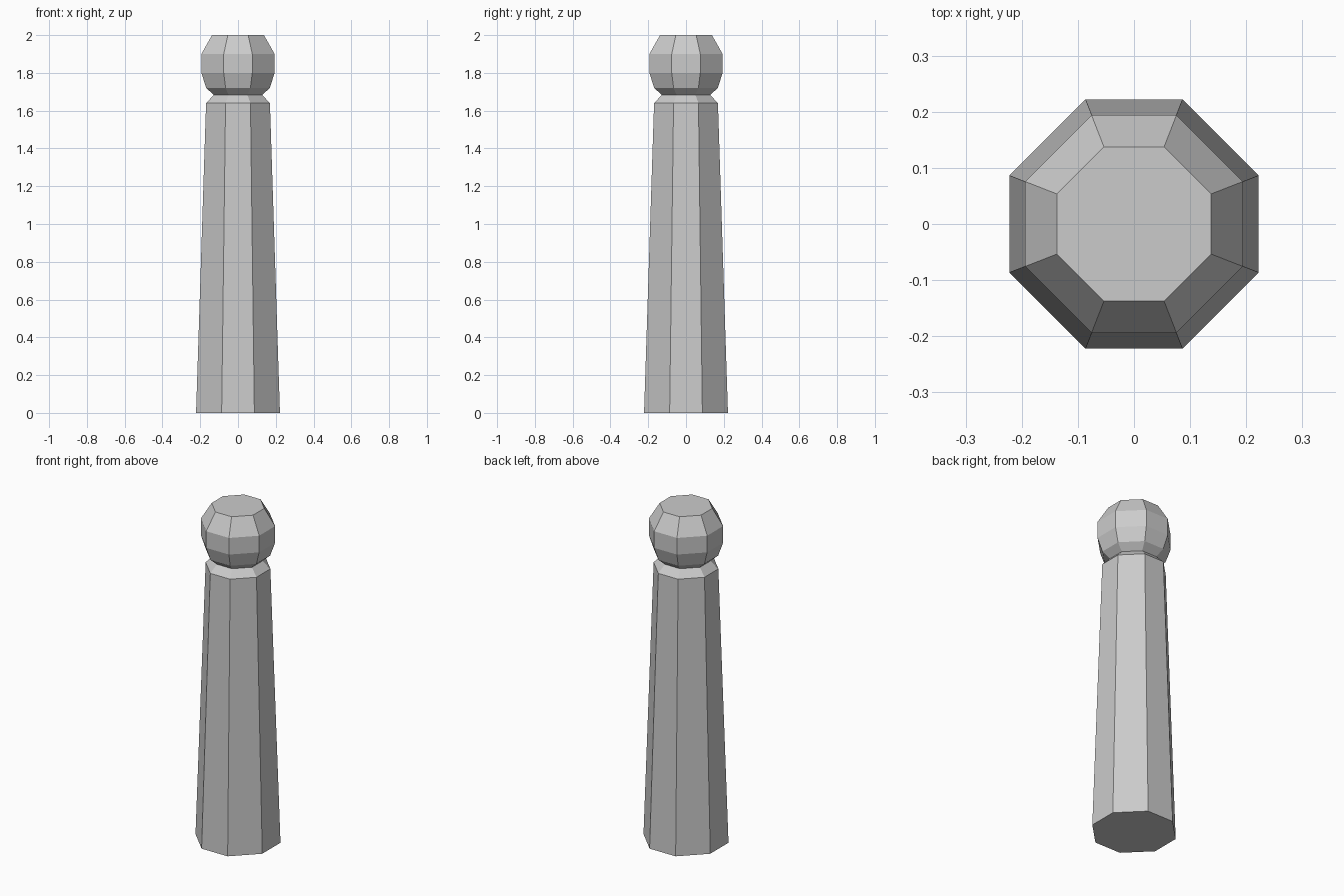
import bpy, bmesh

if "Cube" in bpy.data.objects:
    bpy.data.objects.remove(bpy.data.objects["Cube"])

# cross-section: slightly uneven octagon (flat sides on the axes), scaled by half-width
K = 0.39
OCTAGON = [(1, -K), (1, K), (K, 1), (-K, 1), (-1, K), (-1, -K), (-K, -1), (K, -1)]


def lofted_part(name, profile, cap_bottom, cap_top):
    """Stack octagon rings given as (half-width, height)."""
    bm = bmesh.new()
    rings = [[bm.verts.new((x * r, y * r, z)) for x, y in OCTAGON] for r, z in profile]
    for low, high in zip(rings, rings[1:]):
        for i in range(8):
            j = (i + 1) % 8
            bm.faces.new((low[i], low[j], high[j], high[i]))
    if cap_bottom:
        bm.faces.new(rings[0][::-1])
    if cap_top:
        bm.faces.new(rings[-1])
    mesh = bpy.data.meshes.new(name)
    bm.to_mesh(mesh)
    bm.free()
    obj = bpy.data.objects.new(name, mesh)
    bpy.context.collection.objects.link(obj)
    return obj


# tapered post with chamfered shoulder, open where it meets the knob
lofted_part("post_shaft", [(0.222, 0), (0.169, 1.64), (0.128, 1.683)], True, False)

# faceted knob on top
lofted_part("post_knob", [(0.128, 1.683), (0.168, 1.72), (0.194, 1.80),
                          (0.194, 1.90), (0.1375, 2.0)], False, True)
